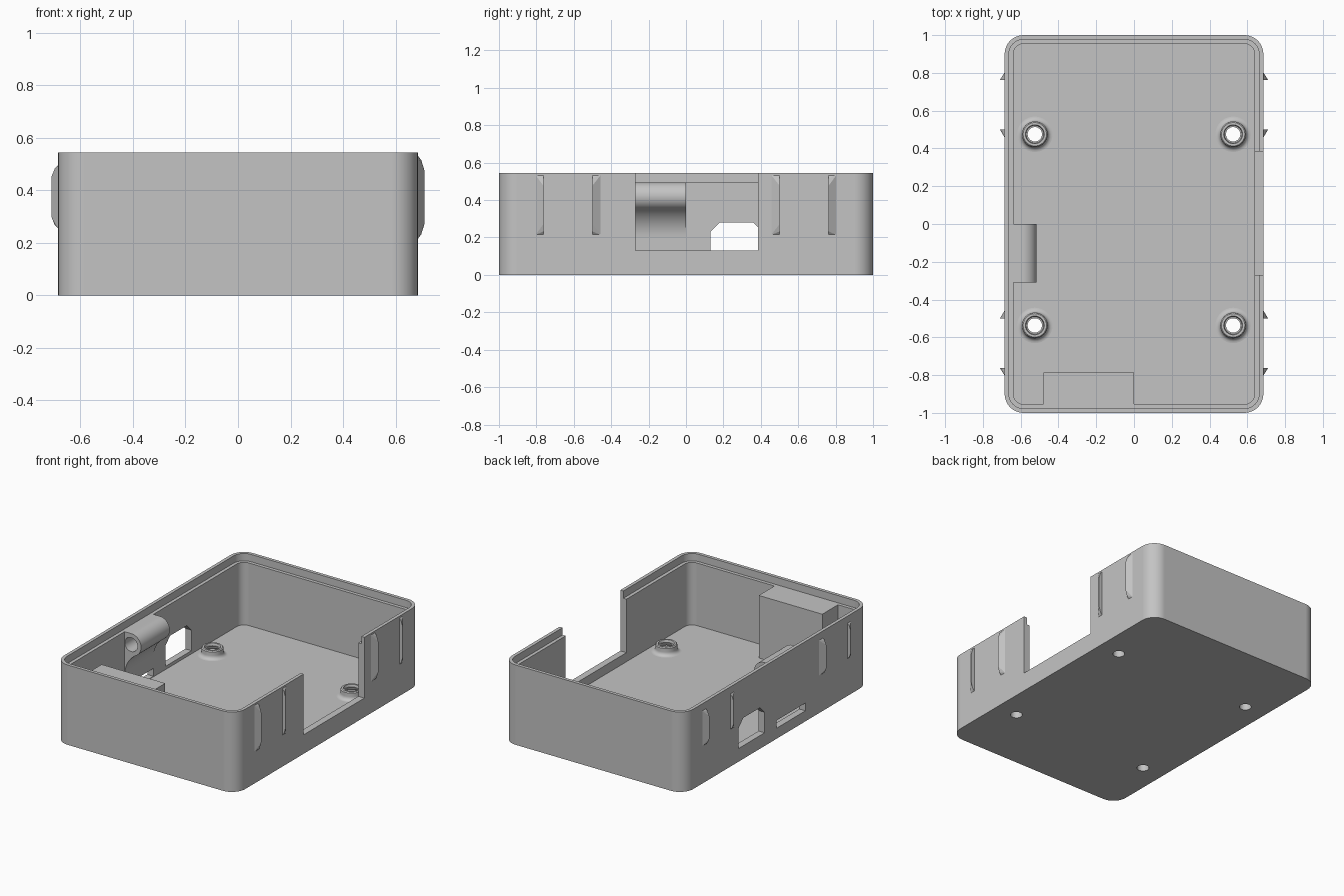
import bpy, bmesh
from math import pi, sin, cos, atan2, radians
from mathutils import Vector

if "Cube" in bpy.data.objects:
    bpy.data.objects.remove(bpy.data.objects["Cube"], do_unlink=True)

GREY = (0.55, 0.55, 0.55, 1)
mat = bpy.data.materials.new("plain grey plastic")
mat.use_nodes = True
mat.diffuse_color = GREY
mat.node_tree.nodes["Principled BSDF"].inputs["Base Color"].default_value = GREY

HX, HY, TOP = 0.685, 1.0, 0.545      # outer half sizes and height
WALL, LIP = 0.046, 0.023             # wall thickness and rim thickness
LEDGE, FLOOR = 0.495, 0.068          # heights of rim ledge and floor
INX, INY = HX - WALL, HY - WALL
POSTS = [(x, y) for x in (-0.525, 0.525) for y in (-0.537, 0.475)]


def finish(name, bm):
    bmesh.ops.recalc_face_normals(bm, faces=bm.faces)
    mesh = bpy.data.meshes.new(name)
    bm.to_mesh(mesh)
    bm.free()
    mesh.materials.append(mat)
    obj = bpy.data.objects.new(name, mesh)
    bpy.context.collection.objects.link(obj)
    return obj


def activate(obj):
    bpy.ops.object.select_all(action='DESELECT')
    obj.select_set(True)
    bpy.context.view_layer.objects.active = obj


def smooth(obj):
    activate(obj)
    bpy.ops.object.shade_smooth_by_angle(angle=radians(30))


def prism(name, pts, axis, lo, hi):
    """Extrude a 2D outline along an axis from lo to hi."""
    place = {'x': lambda a, b: (lo, a, b),
             'y': lambda a, b: (a, lo, b),
             'z': lambda a, b: (a, b, lo)}[axis]
    bm = bmesh.new()
    face = bm.faces.new([bm.verts.new(place(a, b)) for a, b in pts])
    ext = bmesh.ops.extrude_face_region(bm, geom=[face])
    step = Vector([(hi - lo) * (c == axis) for c in "xyz"])
    bmesh.ops.translate(bm, vec=step,
                        verts=[v for v in ext["geom"] if isinstance(v, bmesh.types.BMVert)])
    return finish(name, bm)


def arc(cx, cy, r, a0, a1, n):
    return [(cx + r * cos(a0 + (a1 - a0) * i / n),
             cy + r * sin(a0 + (a1 - a0) * i / n)) for i in range(n + 1)]


def circle(cx, cy, r, n=32):
    return arc(cx, cy, r, 0, 2 * pi, n)[:-1]


def rect(a0, a1, b0, b1):
    return [(a0, b0), (a1, b0), (a1, b1), (a0, b1)]


def rounded(hx, hy, r):
    pts = []
    for q, (sx, sy) in enumerate(((1, 1), (-1, 1), (-1, -1), (1, -1))):
        pts += arc(sx * (hx - r), sy * (hy - r), r, q * pi / 2, (q + 1) * pi / 2, 8)
    return pts


def cut(obj, cutter):
    activate(obj)
    mod = obj.modifiers.new("cut", 'BOOLEAN')
    mod.operation, mod.solver, mod.object = 'DIFFERENCE', 'EXACT', cutter
    bpy.ops.object.modifier_apply(modifier=mod.name)
    bpy.data.objects.remove(cutter, do_unlink=True)


# Open tray with a stepped rim
shell = prism("case_shell", rounded(HX, HY, 0.1), 'z', 0, TOP)
cut(shell, prism("cavity", rounded(INX, INY, 0.054), 'z', FLOOR, 1))
cut(shell, prism("rim_step", rounded(HX - LIP, HY - LIP, 0.077), 'z', LEDGE, 1))

# Large notch in the left wall
cut(shell, prism("notch", rect(-0.27, 0.385, 0.13, 1), 'x', 0.6, 0.8))

# Chamfered window and low slot in the right wall
window = [(0.13, 0.09), (0.41, 0.09), (0.41, 0.23), (0.36, 0.28), (0.18, 0.28), (0.13, 0.23)]
cut(shell, prism("window", window, 'x', -0.8, -0.6))
cut(shell, prism("slot", rect(-0.31, 0.0, 0.072, 0.125), 'x', -0.8, -0.6))

# Screw holes through the floor
for x, y in POSTS:
    cut(shell, prism("screw_hole", circle(x, y, 0.038), 'z', -0.1, 0.2))
smooth(shell)
shell.modifiers.new("even shading", 'WEIGHTED_NORMAL').keep_sharp = True

# Flared screw posts with a stepped bore
flare = arc(0.094, FLOOR + 0.026, 0.026, 1.5 * pi, pi, 6)
outline = [(0.038, FLOOR)] + flare + [(0.068, 0.118), (0.062, 0.124), (0.05, 0.124),
                                      (0.046, 0.108), (0.038, 0.108)]
for i, (x, y) in enumerate(POSTS):
    bm = bmesh.new()
    verts = [bm.verts.new((r, 0, z)) for r, z in outline]
    edges = [bm.edges.new((verts[k - 1], verts[k])) for k in range(1, len(verts))]
    bmesh.ops.spin(bm, geom=verts + edges, cent=(0, 0, 0), axis=(0, 0, 1),
                   angle=2 * pi, steps=32)
    bmesh.ops.remove_doubles(bm, verts=bm.verts, dist=0.0005)
    post = finish(f"screw_post_{i + 1}", bm)
    post.location = (x, y, 0)
    smooth(post)

# Solid block inside the front wall
prism("inner_block", rect(-0.48, 0.0, -INY, -0.785), 'z', FLOOR, LEDGE)

# Tube holder on the right wall, blending down into it with a concave sweep
R, CX, CZ, FOOT = 0.075, -0.59, 0.42, 0.2
off, rise = CX + INX, CZ - FOOT
sweep = (off ** 2 + rise ** 2 - R ** 2) / (2 * (R + off))
sx = -INX + sweep
tangent = atan2(FOOT - CZ, sx - CX)
profile = ([(-INX, LEDGE)] + arc(CX, CZ, R, pi / 2, tangent, 20)
           + arc(sx, FOOT, sweep, tangent + pi, pi, 12)[1:])
holder = prism("tube_holder", profile, 'y', -0.31, 0.0)
cut(holder, prism("tube_bore", circle(CX, CZ, 0.048), 'y', -0.4, 0.1))
smooth(holder)

# Grip ribs: wedges with one upright face and tapered ends
for side, word, z0, z1 in ((1, "left", 0.213, 0.535), (-1, "right", 0.253, 0.498)):
    for end in (1, -1):
        for label, ridge, tail in (("outer", 0.763, 0.805), ("inner", 0.5, 0.455)):
            taper = (z1 - z0) * 0.18
            bm = bmesh.new()
            for y in (ridge, tail):
                for z in (z0, z1):
                    bm.verts.new((side * (HX - 0.002), end * y, z))
            for z, inset in ((z0 + taper, 0), (z1 - taper, 0), (z0 + taper / 3, 0.012),
                             (z1 - taper / 3, 0.012)):
                bm.verts.new((side * (HX + 0.025 - inset), end * ridge, z))
            bmesh.ops.convex_hull(bm, input=bm.verts)
            finish(f"{word}_{'back' if end > 0 else 'front'}_{label}_rib", bm)
